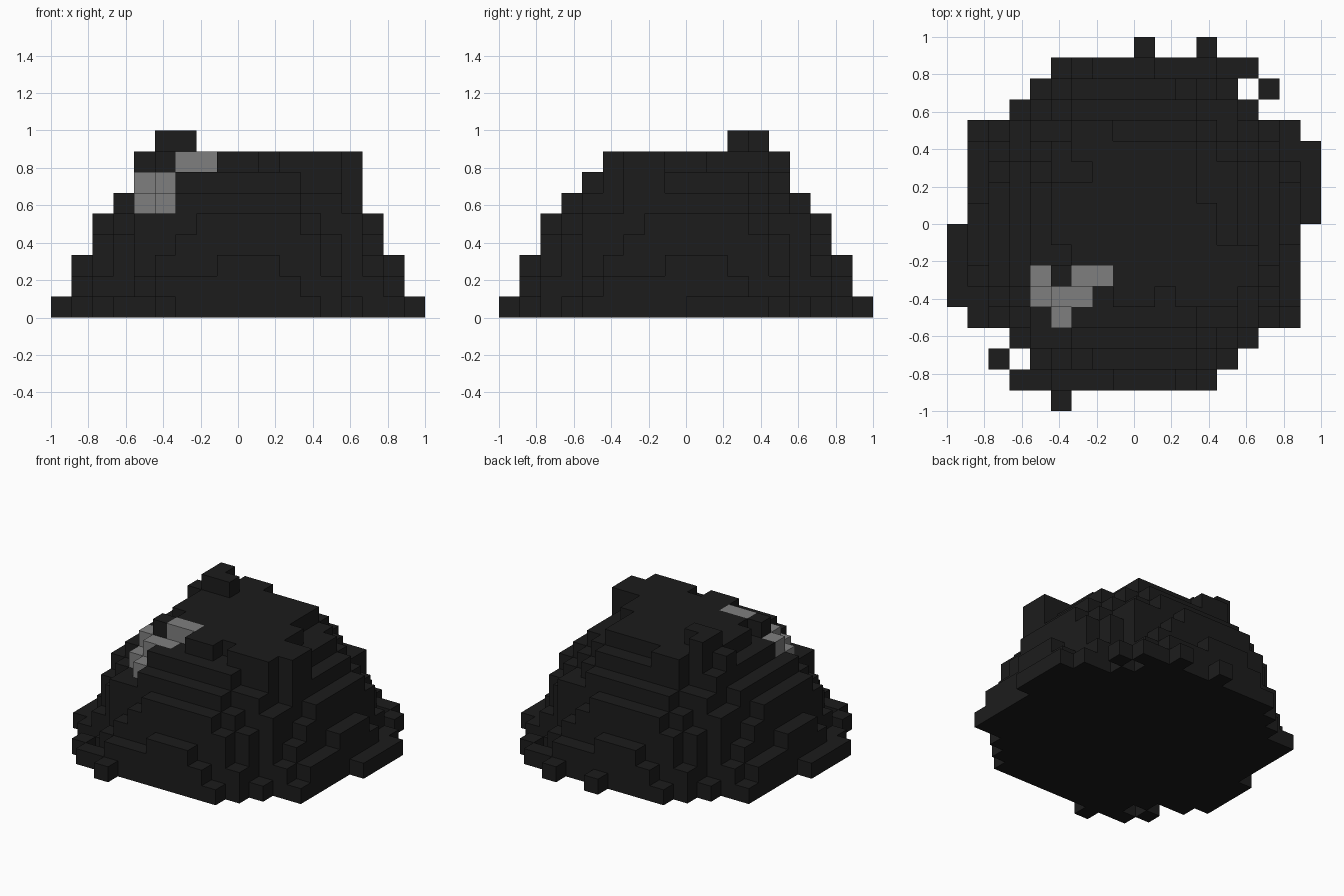
import bpy
import bmesh
from mathutils import Vector

cube = bpy.data.objects.get("Cube")
if cube:
    bpy.data.objects.remove(cube, do_unlink=True)

COUNT = 18            # blocks along each side of the base
SIZE = 2 / COUNT      # edge length of one block


def material(name, value):
    mat = bpy.data.materials.new(name)
    mat.use_nodes = True
    colour = (value, value, value, 1)
    mat.diffuse_color = colour
    bsdf = mat.node_tree.nodes["Principled BSDF"]
    bsdf.inputs["Base Color"].default_value = colour
    bsdf.inputs["Roughness"].default_value = 0.9
    return mat


blocks = set()
NO_TURN, HALF_TURN, ALL_TURNS = (0,), (0, 2), (0, 1, 2, 3)


def fill(layer, x_first, x_last, y_first, y_last, turns=NO_TURN):
    """Fill a slab of blocks, with copies at the given quarter turns."""
    for x in range(x_first, x_last + 1):
        for y in range(y_first, y_last + 1):
            for turn in turns:
                a, b = x, y
                for _ in range(turn):
                    a, b = COUNT - 1 - b, a
                blocks.add((a, b, layer))


# Ragged base layer
for slab in [(5, 5, 0, 0), (3, 12, 1, 1), (2, 2, 2, 2), (4, 13, 2, 2),
             (3, 14, 3, 3), (1, 16, 4, 8), (0, 0, 5, 8)]:
    fill(0, *slab, turns=HALF_TURN)
fill(0, 9, 9, 17, 17)

# Stepped sides: each run is (first x, last x, row), carried back to the middle
steps = {
    1: [(5, 11, 1), (4, 13, 2)],
    2: [(8, 10, 1), (5, 12, 2), (4, 13, 3)],
    3: [(6, 12, 2), (4, 13, 3)],
    4: [(7, 11, 2), (4, 12, 3), (4, 13, 4)],
    5: [(6, 11, 3), (5, 12, 4), (4, 13, 5)],
}
for layer, runs in steps.items():
    for first, last, row in runs:
        fill(layer, first, last, row, COUNT // 2, turns=ALL_TURNS)

# Two upright corner columns
fill(5, 13, 13, 4, 4, turns=HALF_TURN)

# Shoulder layer below the summit
for slab in [(6, 11, 4, 13), (4, 13, 6, 11), (5, 13, 5, 5), (4, 12, 12, 12),
             (14, 14, 6, 7)]:
    fill(6, *slab)

# Uneven summit
for slab in [(8, 9, 5, 5), (11, 13, 5, 5), (6, 14, 6, 7), (5, 5, 6, 6),
             (5, 12, 8, 9), (5, 11, 10, 12), (4, 4, 11, 11), (6, 7, 13, 13)]:
    fill(7, *slab)

# Small peak
fill(8, 5, 6, 11, 11)
fill(8, 5, 5, 12, 12)

# Pale patch on the upper slope
patch = {(4, 5), (4, 6), (5, 4), (5, 5), (6, 5), (6, 6), (7, 6)}
PATCH_LAYER = 5

# Skin of the block mound: only the exposed sides
bm = bmesh.new()
corners = {}


def corner(point):
    key = tuple(round(c) for c in point)
    if key not in corners:
        corners[key] = bm.verts.new((key[0] * SIZE - 1, key[1] * SIZE - 1, key[2] * SIZE))
    return corners[key]


for block in sorted(blocks):
    middle = Vector(block) + Vector((0.5, 0.5, 0.5))
    for axis in range(3):
        for sign in (-1, 1):
            normal = Vector((0, 0, 0))
            normal[axis] = sign
            beside = tuple(int(c) for c in Vector(block) + normal)
            if beside in blocks:
                continue
            u = Vector((0, 0, 0))
            u[(axis + 1) % 3] = 0.5
            v = normal.cross(u)
            centre = middle + normal / 2
            ring = (centre - u - v, centre + u - v, centre + u + v, centre - u + v)
            face = bm.faces.new([corner(p) for p in ring])
            pale = block[:2] in patch and block[2] >= PATCH_LAYER
            face.material_index = int(pale)

mesh = bpy.data.meshes.new("block_mound")
bm.to_mesh(mesh)
bm.free()
mesh.materials.append(material("charcoal", 0.0115))
mesh.materials.append(material("mid grey", 0.212))
mound = bpy.data.objects.new("block_mound", mesh)
bpy.context.collection.objects.link(mound)
